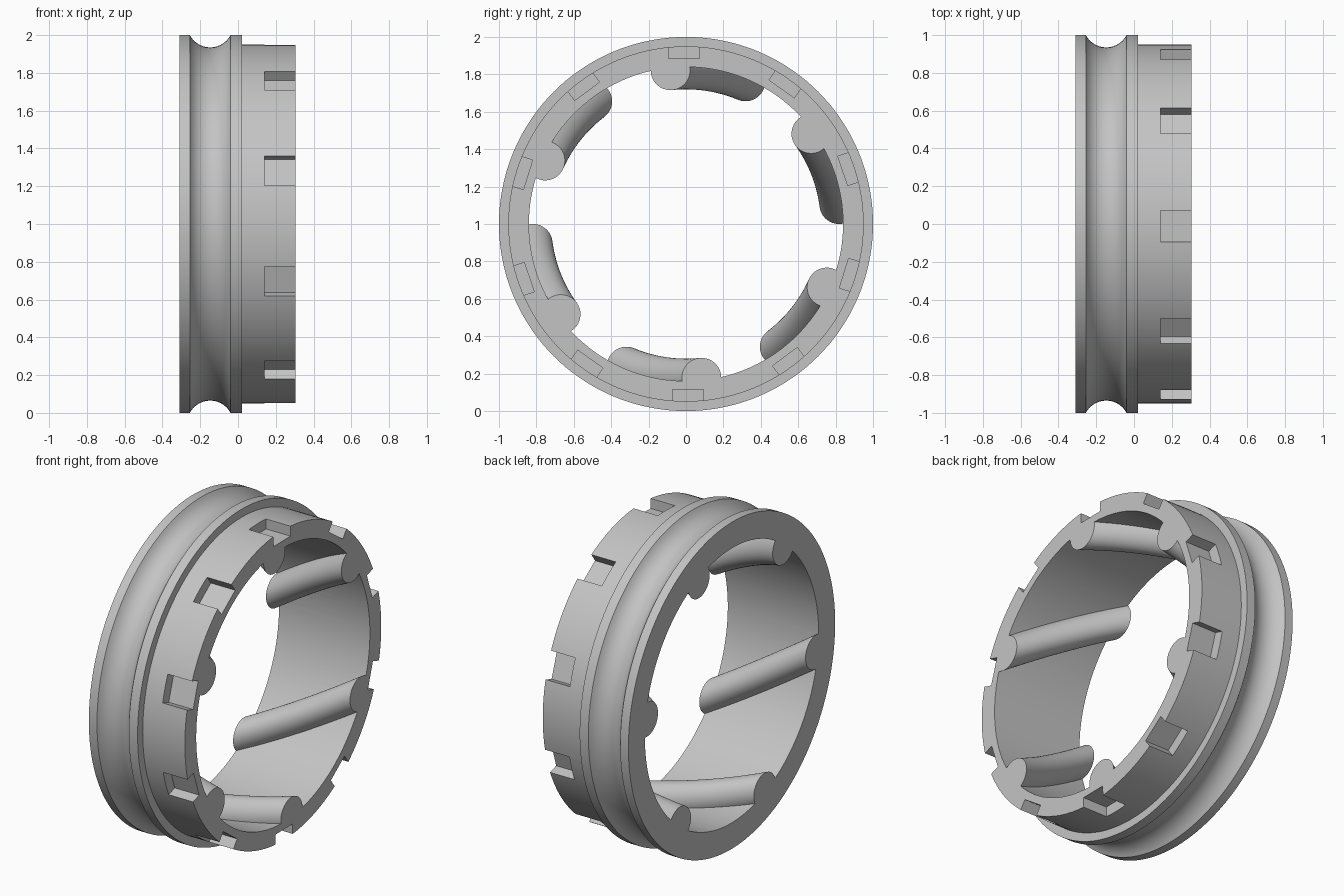
import bpy, bmesh
from math import sin, cos, pi, radians, asin
from mathutils import Matrix, Vector

cube = bpy.data.objects.get("Cube")
if cube:
    bpy.data.objects.remove(cube, do_unlink=True)

grey = bpy.data.materials.new("plain grey")
grey.use_nodes = True
grey.diffuse_color = (0.55, 0.55, 0.55, 1)
grey.node_tree.nodes["Principled BSDF"].inputs["Base Color"].default_value = grey.diffuse_color

X_MIN, X_MAX = -0.31, 0.305
INNER, SLEEVE, FLANGE = 0.84, 0.95, 1.0
RIB_RADIUS, RIB_ORBIT = 0.105, 0.825


def turn(angle):
    """Rotation about the ring axis, clockwise from the top."""
    return Matrix.Rotation(-angle, 4, "X")


def loft(bm, rings, closed):
    """Skin equal rings of points; either close the loop or cap its ends."""
    loops = [[bm.verts.new(p) for p in ring] for ring in rings]
    n = len(loops[0])
    for a, b in zip(loops, loops[1:] + (loops[:1] if closed else [])):
        for i in range(n):
            j = (i + 1) % n
            bm.faces.new((a[i], a[j], b[j], b[i]))
    if not closed:
        bm.faces.new(loops[0])
        bm.faces.new(loops[-1])


def make_object(name, bm):
    bmesh.ops.recalc_face_normals(bm, faces=bm.faces)
    mesh = bpy.data.meshes.new(name)
    bm.to_mesh(mesh)
    bm.free()
    mesh.materials.append(grey)
    obj = bpy.data.objects.new(name, mesh)
    bpy.context.collection.objects.link(obj)
    return obj


def boolean(target, tool, operation):
    mod = target.modifiers.new(operation.lower(), "BOOLEAN")
    mod.operation, mod.solver, mod.object = operation, "EXACT", tool
    bpy.context.view_layer.objects.active = target
    bpy.ops.object.modifier_apply(modifier=mod.name)
    bpy.data.objects.remove(tool, do_unlink=True)


# Ring body: grooved flange stepping down to a sleeve, turned about x
groove_x, groove_half, groove_r, groove_axis = -0.147, 0.108, 0.1214, 1.0565
sweep = asin(groove_half / groove_r)
groove = []
for i in range(21):
    t = -sweep + 2 * sweep * i / 20
    groove.append((groove_x + groove_r * sin(t), groove_axis - groove_r * cos(t)))
groove[0] = (groove_x - groove_half, FLANGE)
groove[-1] = (groove_x + groove_half, FLANGE)
profile = [(X_MIN, INNER), (X_MIN, FLANGE), *groove, (0.02, FLANGE),
           (0.02, SLEEVE), (X_MAX, SLEEVE), (X_MAX, INNER)]
bm = bmesh.new()
STEPS = 144
loft(bm, [[turn(2 * pi * k / STEPS) @ Vector((x, 0, r)) for x, r in profile]
          for k in range(STEPS)], closed=True)
ring = make_object("grooved_ring", bm)

# Six round ribs winding along the bore
bm = bmesh.new()
start, twist, slices, sides = radians(-5.8), radians(28.5), 20, 40
for rib in range(6):
    sections = []
    for s in range(slices + 1):
        f = s / slices
        x = X_MAX + (X_MIN - X_MAX) * f
        rot = turn(rib * pi / 3 + start + twist * f)
        sections.append([rot @ Vector((x, RIB_RADIUS * cos(2 * pi * k / sides),
                                       RIB_ORBIT + RIB_RADIUS * sin(2 * pi * k / sides)))
                         for k in range(sides)])
    loft(bm, sections, closed=False)
boolean(ring, make_object("twisted_ribs", bm), "UNION")

# Ten flat-bottomed notches around the sleeve end
bm = bmesh.new()
for k in range(10):
    box = (turn(k * pi / 5 - radians(0.7)) @ Matrix.Translation((0.29, 0, 0.985))
           @ Matrix.Diagonal((0.3, 0.165, 0.2, 1)))
    bmesh.ops.create_cube(bm, size=1, matrix=box)
boolean(ring, make_object("notch_cutters", bm), "DIFFERENCE")

# Centre on the ground and smooth the curved faces
ring.location.z = 1
bpy.ops.object.select_all(action="DESELECT")
ring.select_set(True)
bpy.context.view_layer.objects.active = ring
bpy.ops.object.shade_smooth_by_angle(angle=radians(25))
